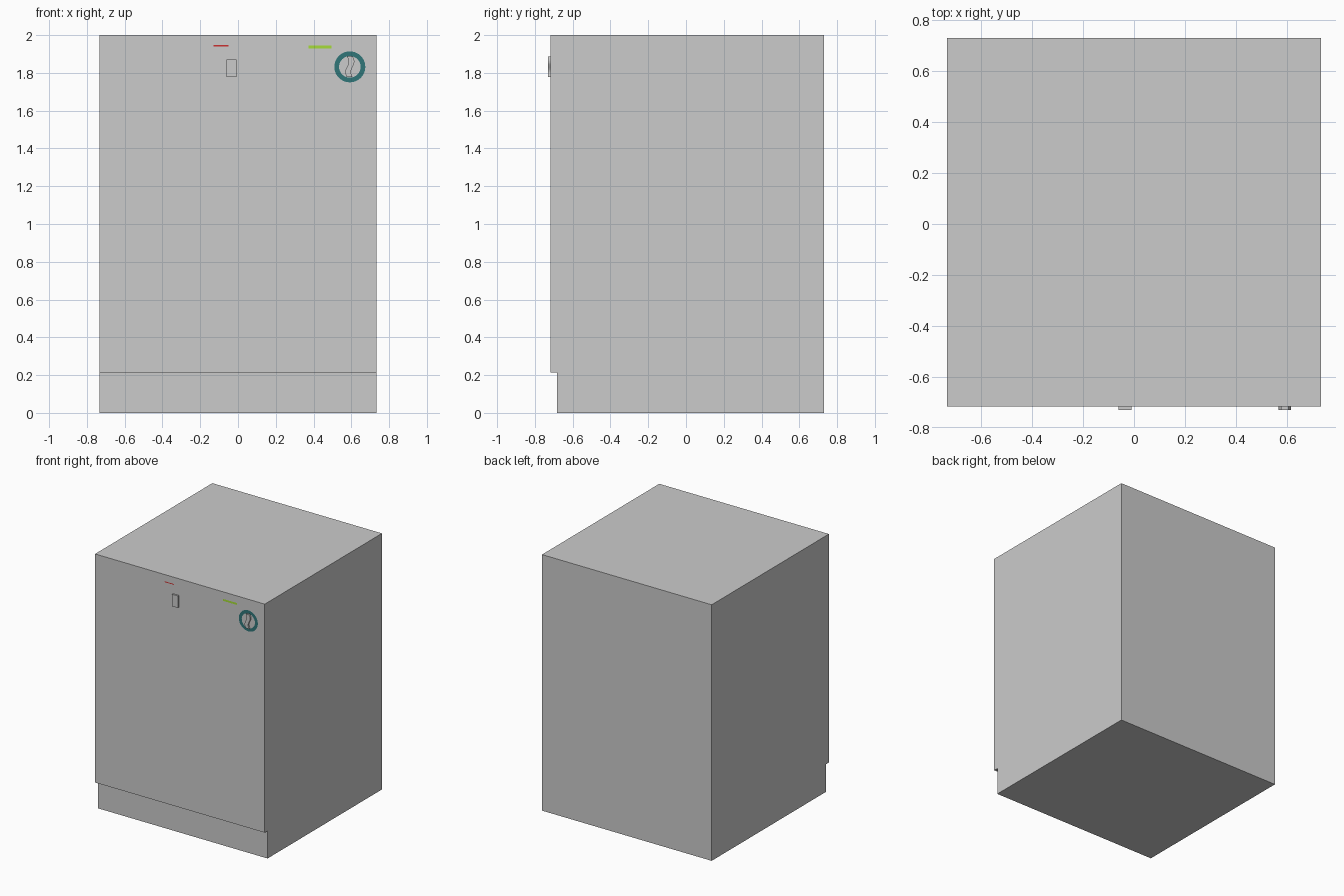
import bpy, bmesh, math

if "Cube" in bpy.data.objects:
    bpy.data.objects.remove(bpy.data.objects["Cube"])

FRONT = -0.717


def material(name, rgb):
    m = bpy.data.materials.new(name)
    m.diffuse_color = (*rgb, 1)
    m.use_nodes = True
    m.node_tree.nodes["Principled BSDF"].inputs["Base Color"].default_value = m.diffuse_color
    return m


def prism(name, outline, to_3d, depth, mat=None):
    """Extrude a flat outline by the depth vector; zero depth leaves a flat face."""
    bm = bmesh.new()
    face = bm.faces.new([bm.verts.new(to_3d(a, b)) for a, b in outline])
    if any(depth):
        ext = bmesh.ops.extrude_face_region(bm, geom=[face], use_keep_orig=True)
        moved = [g for g in ext["geom"] if isinstance(g, bmesh.types.BMVert)]
        bmesh.ops.translate(bm, vec=depth, verts=moved)
    bmesh.ops.recalc_face_normals(bm, faces=bm.faces)
    return finish(name, bm, mat)


def finish(name, bm, mat=None):
    me = bpy.data.meshes.new(name)
    bm.to_mesh(me)
    bm.free()
    ob = bpy.data.objects.new(name, me)
    bpy.context.collection.objects.link(ob)
    if mat:
        me.materials.append(mat)
    return ob


def rect(x0, x1, z0, z1):
    return [(x0, z0), (x1, z0), (x1, z1), (x0, z1)]


def on_front(gap):
    return lambda x, z: (x, FRONT - gap, z)


teal = material("dark_teal", (0.03, 0.18, 0.19))
red = material("red", (0.6, 0.03, 0.03))
green = material("green", (0.38, 0.72, 0.04))

# Cabinet with recessed toe kick, extruded from its side profile
side = [(-0.682, 0), (0.73, 0), (0.73, 2), (FRONT, 2), (FRONT, 0.215), (-0.682, 0.215)]
prism("cabinet", side, lambda y, z: (-0.733, y, z), (1.466, 0, 0))

# Push button
prism("button", rect(-0.06, -0.009, 1.777, 1.87), on_front(0), (0, -0.013, 0))

# Indicator strips
prism("red_indicator", rect(-0.131, -0.05, 1.941, 1.948), on_front(0.001), (0, 0, 0), red)
prism("green_indicator", rect(0.374, 0.495, 1.93, 1.945), on_front(0.001), (0, 0, 0), green)

# Flat dial ring
CX, CZ, N = 0.592, 1.832, 48
bm = bmesh.new()
loops = []
for r in (0.082, 0.057):
    loops.append([bm.verts.new((CX + r * math.cos(t), FRONT - 0.001, CZ + r * math.sin(t)))
                  for t in (2 * math.pi * i / N for i in range(N))])
for i in range(N):
    j = (i + 1) % N
    bm.faces.new((loops[0][i], loops[0][j], loops[1][j], loops[1][i]))
finish("dial_ring", bm, teal)

# Wavy dial grip standing out from the front
wave = []
for i in range(17):
    s = i / 16 * 2 - 1
    wave.append((CX - 0.009 * math.sin(math.pi * s), CZ - 0.055 * s))
grip = [(x - 0.015, z) for x, z in wave] + [(x + 0.015, z) for x, z in reversed(wave)]
prism("dial_grip", grip, on_front(0), (0, -0.013, 0))
